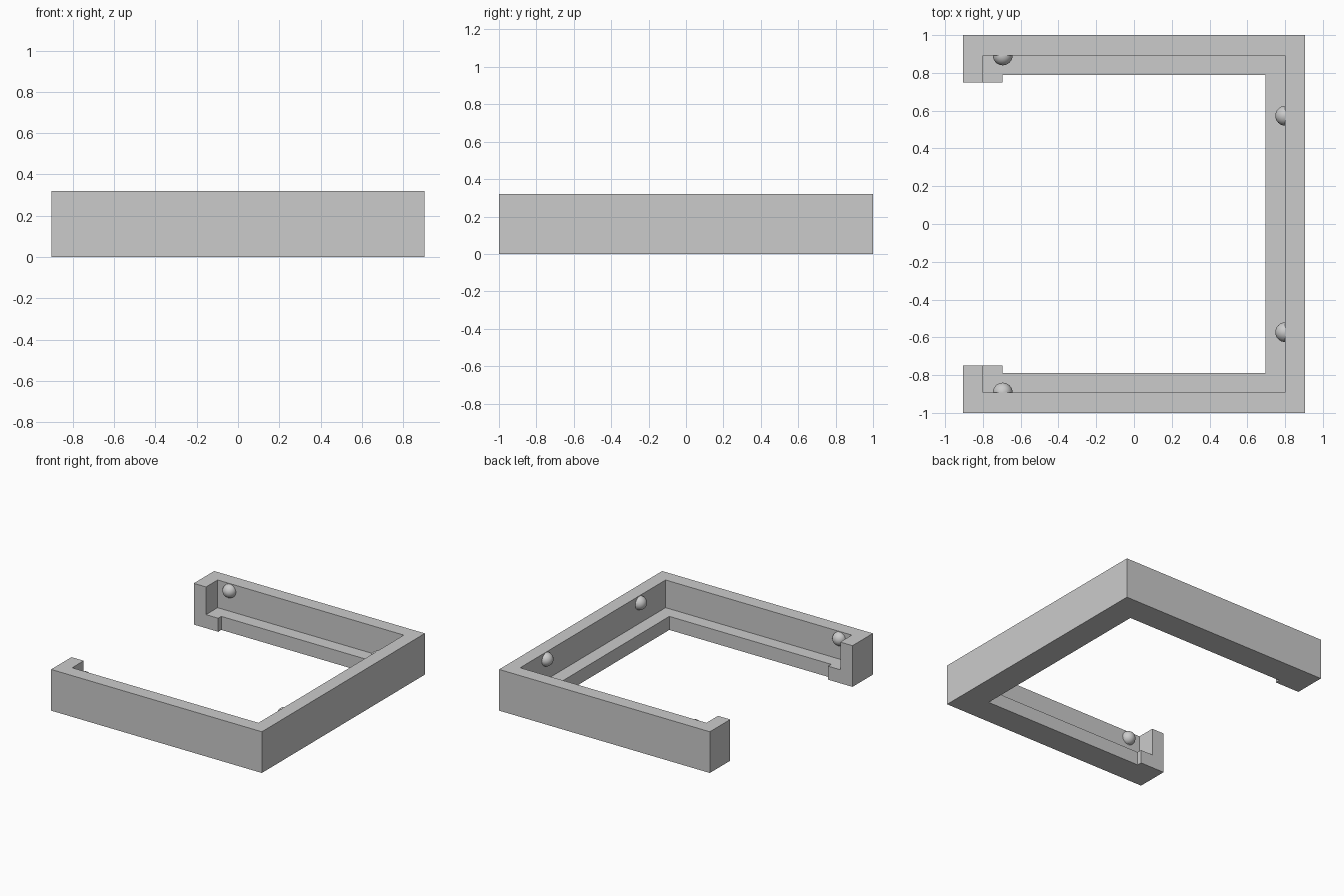
import bpy
import bmesh
from mathutils import Vector

cube = bpy.data.objects.get("Cube")
if cube:
    bpy.data.objects.remove(cube, do_unlink=True)

HEIGHT, LEDGE = 0.32, 0.105
OUT_X, OUT_Y = 0.905, 1.0       # outer faces
WALL_X, WALL_Y = 0.80, 0.892    # inner wall faces
LIP_X, LIP_Y = 0.695, 0.788     # inner edge of the ledge
FOOT_Y = 0.75                   # inner edge of the end posts
BUMP_R, BUMP_Z = 0.052, 0.265

grey = bpy.data.materials.new("plain grey")
grey.use_nodes = True
grey.diffuse_color = (0.6, 0.6, 0.6, 1)
grey.node_tree.nodes["Principled BSDF"].inputs["Base Color"].default_value = (0.6, 0.6, 0.6, 1)


def make_object(name, bm):
    mesh = bpy.data.meshes.new(name)
    bm.to_mesh(mesh)
    bm.free()
    mesh.materials.append(grey)
    obj = bpy.data.objects.new(name, mesh)
    bpy.context.collection.objects.link(obj)
    return obj


def prism(name, outline, z0, z1):
    bm = bmesh.new()
    face = bm.faces.new([bm.verts.new((x, y, z0)) for x, y in outline])
    top = bmesh.ops.extrude_face_region(bm, geom=[face])
    verts = [g for g in top["geom"] if isinstance(g, bmesh.types.BMVert)]
    bmesh.ops.translate(bm, verts=verts, vec=(0, 0, z1 - z0))
    bmesh.ops.recalc_face_normals(bm, faces=bm.faces)
    return make_object(name, bm)


def bump(name, x, y, inward):
    """Half ball on a wall face, bulging along the inward direction."""
    bm = bmesh.new()
    bmesh.ops.create_uvsphere(bm, u_segments=32, v_segments=16, radius=BUMP_R)
    bmesh.ops.bisect_plane(bm, geom=bm.verts[:] + bm.edges[:] + bm.faces[:],
                           plane_co=(0, 0, 0), plane_no=Vector(inward), clear_inner=True)
    for f in bm.faces:
        f.smooth = True
    obj = make_object(name, bm)
    obj.location = (x, y, BUMP_Z)


# Three-sided frame with feet at the open ends
half = [(-OUT_X, FOOT_Y), (-LIP_X, FOOT_Y), (-LIP_X, LIP_Y), (LIP_X, LIP_Y)]
outline = [(-OUT_X, OUT_Y)] + half
outline += [(x, -y) for x, y in reversed(half)]
outline += [(-OUT_X, -OUT_Y), (OUT_X, -OUT_Y), (OUT_X, OUT_Y)]
frame = prism("frame", outline, 0, HEIGHT)

# Pocket that leaves the ledge, the thin walls and the end posts
pocket = prism("pocket_cutter",
               [(-WALL_X, -WALL_Y), (WALL_X, -WALL_Y), (WALL_X, WALL_Y), (-WALL_X, WALL_Y)],
               LEDGE, HEIGHT + 0.1)
pocket.hide_render = True
cut = frame.modifiers.new("pocket", 'BOOLEAN')
cut.operation = 'DIFFERENCE'
cut.solver = 'EXACT'
cut.object = pocket
bpy.context.view_layer.objects.active = frame
bpy.ops.object.modifier_apply(modifier=cut.name)
bpy.data.objects.remove(pocket, do_unlink=True)

# Retaining bumps on the inner walls
for side, s in (("back", 1), ("front", -1)):
    bump(side + "_end_bump", -LIP_X, s * WALL_Y, (0, -s, 0))
    bump(side + "_side_bump", WALL_X, s * 0.573, (-1, 0, 0))
